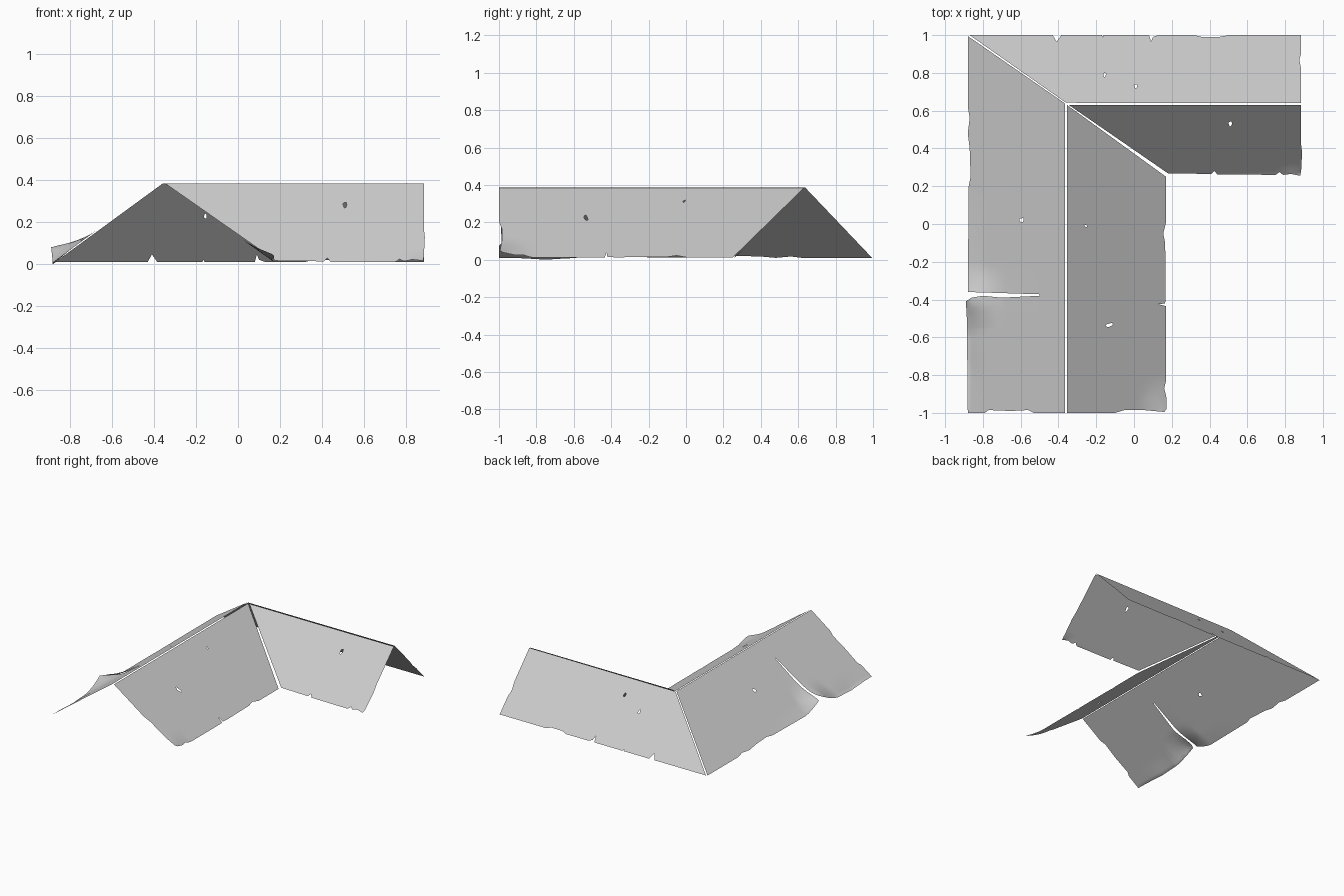
import bpy
import bmesh
import math
from mathutils import Vector

default_cube = bpy.data.objects.get("Cube")
if default_cube:
    bpy.data.objects.remove(default_cube, do_unlink=True)

RIDGE_Z, EAVE_Z = 0.385, 0.01

canvas = bpy.data.materials.new("light_grey_canvas")
canvas.use_nodes = True
canvas.diffuse_color = (0.6, 0.6, 0.6, 1)
shader = canvas.node_tree.nodes["Principled BSDF"]
shader.inputs["Base Color"].default_value = canvas.diffuse_color
shader.inputs["Roughness"].default_value = 0.9


def closed_loop(bm, points):
    """Join plan points into a ring of edges."""
    verts = [bm.verts.new((x, y, 0)) for x, y in points]
    return [bm.edges.new((verts[i - 1], verts[i])) for i in range(len(verts))]


def ragged_hole(x, y, width, height, tilt=0.0):
    """Small uneven hole outline."""
    points = []
    for i in range(7):
        angle = math.tau * i / 7
        reach = 1.0 if i % 2 else 0.75
        dx, dy = width * reach * math.cos(angle), height * reach * math.sin(angle)
        points.append((x + dx, y + dy + tilt * dx))
    return points


def roof_panel(name, outline, axis, ridge, eave, holes=(), bends=()):
    """Cut a torn sheet in plan, then raise it onto its roof slope."""
    bm = bmesh.new()
    edges = closed_loop(bm, outline)
    for hole in holes:
        edges += closed_loop(bm, ragged_hole(*hole))
    bmesh.ops.triangle_fill(bm, edges=edges, use_beauty=True, normal=(0, 0, 1))

    # Slice finely around each bend so that it curves smoothly
    for bx, by, rx, ry, lift in bends:
        for step in range(-5, 6):
            for normal, offset in (((1, 0, 0), rx), ((0, 1, 0), ry)):
                geometry = bm.verts[:] + bm.edges[:] + bm.faces[:]
                centre = Vector((bx, by, 0)) + Vector(normal) * offset * step / 5
                bmesh.ops.bisect_plane(bm, geom=geometry, dist=0.0001,
                                       plane_co=centre, plane_no=normal)

    for vert in bm.verts:
        x, y = vert.co.x, vert.co.y
        along = (vert.co[axis] - eave) / (ridge - eave)
        z = EAVE_Z + max(0, along) * (RIDGE_Z - EAVE_Z)
        for bx, by, rx, ry, lift in bends:
            distance = math.hypot((x - bx) / rx, (y - by) / ry)
            z += lift * max(0, 1 - distance) ** 1.5
        vert.co.z = max(0, z)

    bmesh.ops.triangulate(bm, faces=bm.faces[:])
    for face in bm.faces:
        face.normal_update()
        if face.normal.z < 0:
            face.normal_flip()
        face.smooth = True
    mesh = bpy.data.meshes.new(name)
    bm.to_mesh(mesh)
    bm.free()
    mesh.materials.append(canvas)
    panel = bpy.data.objects.new(name, mesh)
    bpy.context.collection.objects.link(panel)
    return panel


# Outer slope of the front wing, with the long slit and curled flap
roof_panel(
    "front_wing_outer_panel",
    [(-.88, .995), (-.88, .62), (-.87, .56), (-.88, .48), (-.87, .4),
     (-.865, .25), (-.875, .2), (-.88, -.36), (-.5, -.372), (-.5, -.38),
     (-.7, -.39), (-.8, -.38), (-.86, -.39), (-.89, -.41), (-.885, -.5),
     (-.88, -1), (-.79, -1), (-.77, -.985), (-.65, -.99), (-.56, -.985),
     (-.53, -1), (-.365, -1), (-.365, .638)],
    axis=0, ridge=-.365, eave=-.88,
    holes=[(-.595, .02, .014, .014)],
    bends=[(-.89, -.395, .21, .2, .08), (-.88, -.75, .1, .2, -.01)])

# Inner slope of the front wing
roof_panel(
    "front_wing_inner_panel",
    [(-.355, .63), (.17, .25), (.17, .01), (.155, -.05), (.165, -.1),
     (.168, -.38), (.165, -.42), (.13, -.425), (.17, -.435), (.17, -.83),
     (.16, -.87), (.172, -.92), (.172, -.98), (.16, -.995), (.05, -.985),
     (-.05, -.985), (-.1, -1), (-.355, -1)],
    axis=0, ridge=-.358, eave=.172,
    holes=[(-.255, -.01, .01, .006, -.5), (-.13, -.535, .025, .011, .2)],
    bends=[(.172, -1, .15, .2, .035)])

# Back slope of the side wing
roof_panel(
    "side_wing_back_panel",
    [(-.87, 1), (-.43, 1), (-.41, .965), (-.385, 1), (-.17, 1),
     (-.165, .99), (-.16, 1), (.08, 1), (.09, .965), (.1, .99), (.13, 1),
     (.32, 1), (.36, .99), (.45, .99), (.5, 1), (.885, 1), (.885, .9),
     (.875, .87), (.885, .82), (.885, .64), (-.36, .642)],
    axis=1, ridge=.64, eave=1,
    holes=[(-.155, .79, .008, .014), (.01, .73, .01, .012)])

# Inner slope of the side wing
roof_panel(
    "side_wing_inner_panel",
    [(-.345, .63), (.885, .63), (.885, .42), (.89, .38), (.885, .28),
     (.88, .255), (.83, .265), (.79, .26), (.77, .275), (.75, .26),
     (.44, .263), (.425, .282), (.41, .265), (.18, .268)],
    axis=1, ridge=.632, eave=.262,
    holes=[(.51, .53, .011, .016)],
    bends=[(.84, .255, .1, .06, .012)])
